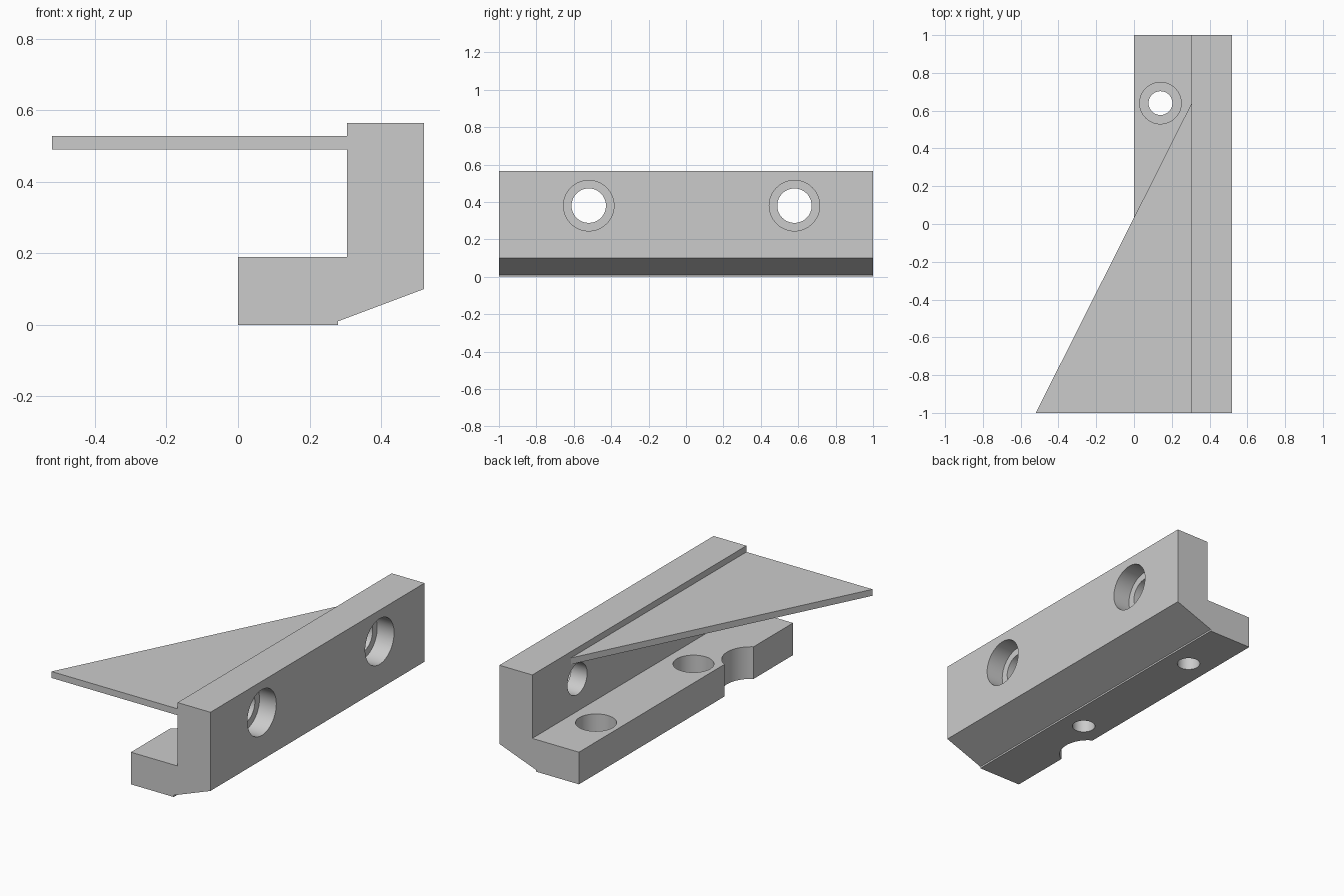
import bpy, bmesh, math
from mathutils import Matrix, Vector

cube = bpy.data.objects.get("Cube")
if cube:
    bpy.data.objects.remove(cube, do_unlink=True)

grey = bpy.data.materials.new("plain_grey")
grey.use_nodes = True
colour = (0.6, 0.6, 0.6, 1)
grey.diffuse_color = colour
grey.node_tree.nodes["Principled BSDF"].inputs["Base Color"].default_value = colour


def finish(bm, name):
    bmesh.ops.recalc_face_normals(bm, faces=bm.faces)
    mesh = bpy.data.meshes.new(name)
    bm.to_mesh(mesh)
    bm.free()
    obj = bpy.data.objects.new(name, mesh)
    bpy.context.collection.objects.link(obj)
    mesh.materials.append(grey)
    return obj


def prism(name, points, offset):
    """Extrude a closed outline along the offset vector."""
    bm = bmesh.new()
    face = bm.faces.new([bm.verts.new(p) for p in points])
    new = bmesh.ops.extrude_face_region(bm, geom=[face])["geom"]
    verts = [v for v in new if isinstance(v, bmesh.types.BMVert)]
    bmesh.ops.translate(bm, verts=verts, vec=Vector(offset))
    return finish(bm, name)


def drill(target, start, end, radius):
    """Cut a round hole from start to end."""
    a, b = Vector(start), Vector(end)
    turn = (b - a).to_track_quat('Z', 'Y').to_matrix().to_4x4()
    bm = bmesh.new()
    bmesh.ops.create_cone(bm, cap_ends=True, segments=64, radius1=radius,
                          radius2=radius, depth=(b - a).length,
                          matrix=Matrix.Translation((a + b) / 2) @ turn)
    cutter = finish(bm, "hole_cutter")
    cutter.hide_render = True
    mod = target.modifiers.new("hole", 'BOOLEAN')
    mod.operation = 'DIFFERENCE'
    mod.solver = 'EXACT'
    mod.object = cutter
    bpy.context.view_layer.objects.active = target
    bpy.ops.object.modifier_apply(modifier=mod.name)
    bpy.data.objects.remove(cutter, do_unlink=True)


# L-shaped bracket with a sloped underside
WALL, OUTER, FOOT_TOP = 0.305, 0.52, 0.19
profile = [(0, 0), (0.28, 0), (0.28, 0.01), (OUTER, 0.10), (OUTER, 0.565),
           (WALL, 0.565), (WALL, FOOT_TOP), (0, FOOT_TOP)]
bracket = prism("bracket", [(x, -1, z) for x, z in profile], (0, 2, 0))

# Counterbored holes through the wall
for y in (-0.52, 0.58):
    drill(bracket, (0.2, y, 0.38), (0.6, y, 0.38), 0.092)
    drill(bracket, (OUTER - 0.11, y, 0.38), (0.6, y, 0.38), 0.135)

# Counterbored holes through the foot
for y in (-0.27, 0.64):
    drill(bracket, (0.14, y, -0.1), (0.14, y, 0.3), 0.063)
    drill(bracket, (0.14, y, FOOT_TOP - 0.11), (0.14, y, 0.3), 0.11)

# Shallow round notch in the foot's free edge
drill(bracket, (-0.08, -0.495, -0.1), (-0.08, -0.495, 0.3), 0.158)

# Thin triangular plate fixed to the wall
plate = prism("triangular_plate",
              [(-0.52, -1, 0.49), (WALL, -1, 0.49), (WALL, 0.64, 0.49)],
              (0, 0, 0.038))

# Smooth hole walls, sharp edges
bpy.ops.object.select_all(action='DESELECT')
bracket.select_set(True)
bpy.context.view_layer.objects.active = bracket
bpy.ops.object.shade_smooth_by_angle(angle=math.radians(30))
